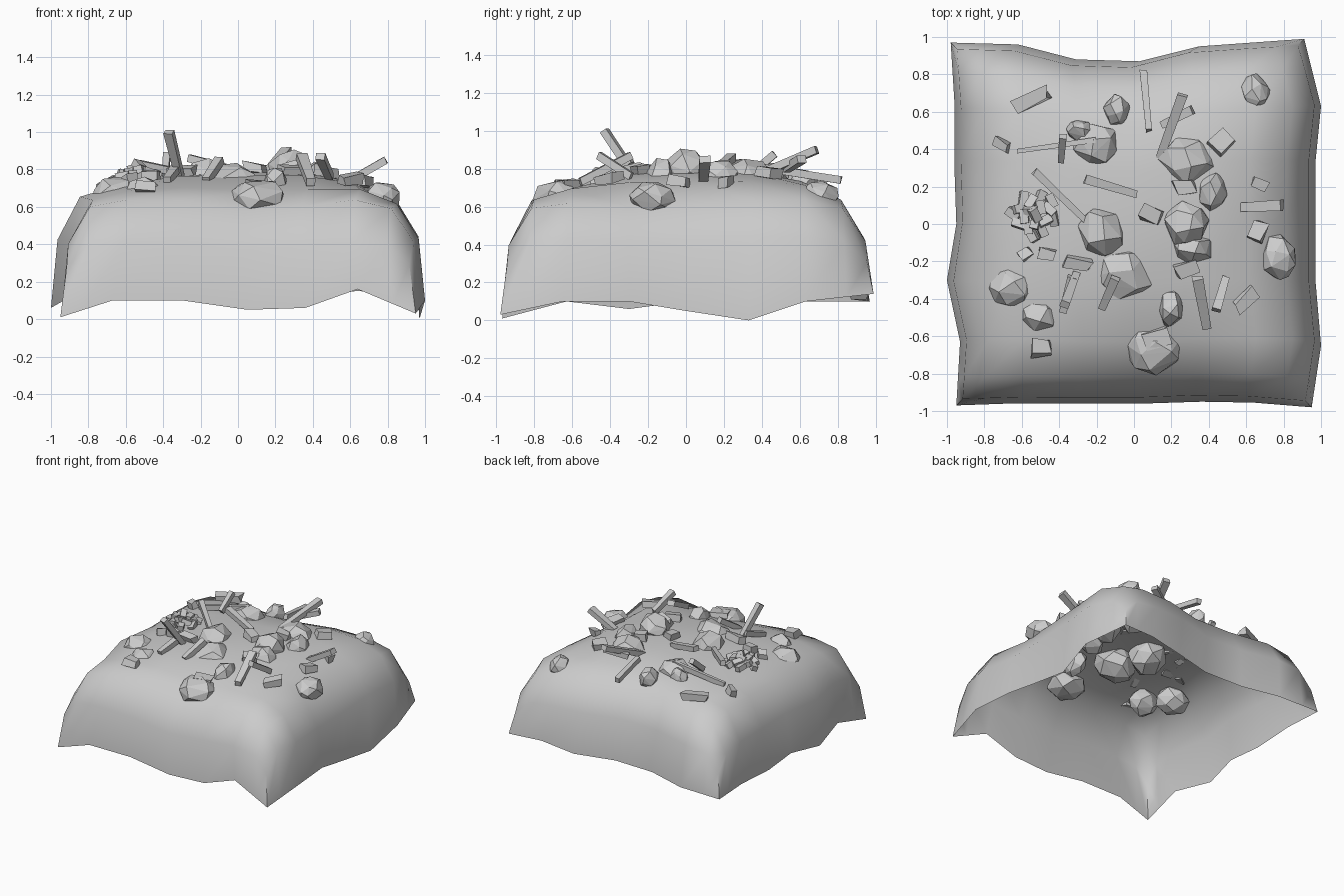
import bpy, bmesh, math, random
from mathutils import Vector, Matrix, Euler

if "Cube" in bpy.data.objects:
    bpy.data.objects.remove(bpy.data.objects["Cube"])

random.seed(4)


def finish(name, bm, smooth=False):
    bmesh.ops.recalc_face_normals(bm, faces=bm.faces)
    me = bpy.data.meshes.new(name)
    for f in bm.faces:
        f.smooth = smooth
    bm.to_mesh(me)
    bm.free()
    ob = bpy.data.objects.new(name, me)
    bpy.context.collection.objects.link(ob)
    return ob


# ---- ground mound: domed sheet with an uneven hanging skirt ----
S = [-.95, -.83, -.63, -.31, .02, .34, .63, .83, .95]      # grid lines
DROP = [.36, .13, .07, .015, 0, 0, .05, .14, .34]          # fall-off per line


def side(pts):
    """Seven rim points, with an extra one next to each corner."""
    p = [Vector(q) for q in pts]
    return [p[0], p[0].lerp(p[1], .4)] + p[1:6] + [p[6].lerp(p[5], .4), p[6]]


front = side([(-.95, -.97, .01), (-.67, -.96, .1), (-.3, -.96, .1), (.05, -.96, .05),
              (.36, -.95, .06), (.64, -.955, .16), (.95, -.98, .03)])
back = side([(-.98, .97, .1), (-.62, .96, .1), (-.31, .88, .11), (.03, .87, .11),
             (.35, .95, .11), (.63, .97, .15), (.91, .99, .14)])
left = side([(-.95, -.97, .01), (-.93, -.63, .1), (-1, -.3, .06), (-.95, 0, .1),
             (-.96, .3, .08), (-.96, .65, .1), (-.98, .97, .1)])
right = side([(.95, -.98, .03), (1, -.65, .1), (.97, -.3, .1), (.97, 0, .05),
              (.97, .33, 0), (1, .63, .1), (.91, .99, .14)])


def height(x, y):
    def drop(t):
        for k in range(8):
            if t <= S[k + 1] or k == 7:
                f = (t - S[k]) / (S[k + 1] - S[k])
                return DROP[k] + f * (DROP[k + 1] - DROP[k])
    dip = .085 * math.exp(-(((x - .1) / .35) ** 2 + ((y + .83) / .2) ** 2))
    dip += .05 * math.exp(-(((x - .85) / .14) ** 2 + ((y + .2) / .35) ** 2))
    return .785 - math.hypot(drop(x), drop(y)) - dip


bm = bmesh.new()
grid = {}
for i in range(9):
    for j in range(9):
        u, v = (S[i] / .985 + 1) / 2, (S[j] / .985 + 1) / 2
        x = left[j].x + u * (right[j].x - left[j].x)
        y = front[i].y + v * (back[i].y - front[i].y)
        grid[i, j] = bm.verts.new((x, y, height(S[i], S[j])))
for i in range(8):
    for j in range(8):
        bm.faces.new([grid[i, j], grid[i + 1, j], grid[i + 1, j + 1], grid[i, j + 1]])
rim = front[:-1] + right[:-1] + back[:0:-1] + left[:0:-1]
loop = ([(i, 0) for i in range(8)] + [(8, j) for j in range(8)] +
        [(i, 8) for i in range(8, 0, -1)] + [(0, j) for j in range(8, 0, -1)])
low = [bm.verts.new(p) for p in rim]
for k in range(32):
    n = (k + 1) % 32
    bm.faces.new([low[k], low[n], grid[loop[n]], grid[loop[k]]])
for k in range(0, 32, 8):                                  # creased corners
    bm.edges.get((low[k], grid[loop[k]])).smooth = False
finish("ground_mound", bm, smooth=True)


# ---- half buried boulders: hulls of points scattered on ellipsoids ----
def boulder(name, loc, size, n=22):
    bm = bmesh.new()
    spin = random.uniform(0, 6)
    for k in range(n):
        z = 1 - 2 * (k + .5) / n
        a = k * 2.4 + spin + random.uniform(-.3, .3)
        r = math.sqrt(1 - z * z)
        d = Vector((r * math.cos(a), r * math.sin(a), z)) * random.uniform(.92, 1.08)
        bm.verts.new(Vector(loc) + Vector(a * b for a, b in zip(d, size)))
    bmesh.ops.convex_hull(bm, input=bm.verts)
    loose = [v for v in bm.verts if not v.link_faces]
    bmesh.ops.delete(bm, geom=loose, context='VERTS')
    finish(name, bm)


BOULDERS = [(.10, -.67, .65, .15, .14, .1), (.77, -.18, .65, .1, .13, .09),
            (.65, .7, .65, .08, .11, .09), (-.05, -.27, .7, .17, .15, .14),
            (-.17, -.04, .72, .14, .15, .14), (-.66, -.34, .65, .13, .12, .11),
            (-.5, -.49, .65, .12, .1, .11), (.28, .34, .73, .15, .14, .13),
            (-.2, .42, .72, .13, .12, .11), (.28, .0, .79, .12, .12, .12),
            (.31, -.13, .73, .12, .09, .13), (.42, .17, .74, .08, .11, .11),
            (-.09, .61, .72, .07, .09, .09), (.2, -.45, .71, .07, .11, .11),
            (-.29, .5, .73, .08, .06, .08)]
for k, b in enumerate(BOULDERS):
    boulder(f"boulder_{k + 1}", b[:3], b[3:])


# ---- broken blocks ----
def block(name, loc, size, rot, jitter=.0):
    bm = bmesh.new()
    bmesh.ops.create_cube(bm, size=1)
    for v in bm.verts:
        v.co += Vector(random.uniform(-jitter, jitter) for _ in range(3))
    m = Matrix.Translation(loc) @ rot.to_matrix().to_4x4() @ Matrix.Diagonal((*size, 1))
    bm.transform(m)
    finish(name, bm)


# x, y, length, width, heading in degrees
CHIPS = [(-.55, .67, .19, .07, 25), (.47, .44, .11, .09, 50), (-.71, .43, .1, .05, -35),
         (.67, .21, .08, .05, -20), (.09, .05, .11, .08, -20), (.6, -.41, .13, .07, 45),
         (.27, .2, .1, .07, 10), (.28, -.24, .1, .07, 20), (-.3, -.21, .14, .05, -10),
         (-.5, -.66, .1, .08, 5), (-.58, -.16, .06, .06, 40), (-.47, -.16, .08, .06, -10),
         (.12, -.61, .12, .09, 20), (.66, -.04, .1, .08, 60)]
for k, (x, y, l, w, a) in enumerate(CHIPS):
    rot = Euler((random.uniform(-.3, .3), random.uniform(-.3, .3), math.radians(a)))
    block(f"chip_{k + 1}", (x, y, height(x, y) + .02), (l, w, .055), rot, .15)

# ---- brick pile ----
for k in range(18):
    a, r = k * 2.4, .12 * math.sqrt(k / 18)
    x, y = -.53 + r * math.cos(a), .05 + r * math.sin(a)
    rot = Euler([random.uniform(-.5, .5) for _ in range(2)] + [random.uniform(0, 3)])
    block(f"brick_{k + 1}", (x, y, .82 - .6 * r), (.075, .045, .04), rot)


# ---- splintered planks: bars between two points, slightly tapered ----
def plank(name, a, b, w, t=.04):
    a, b = Vector(a), Vector(b)
    bm = bmesh.new()
    bmesh.ops.create_cube(bm, size=1)
    for v in bm.verts:
        v.co.x *= w * (1 if v.co.y > 0 else .8)
        v.co.y *= (b - a).length * random.uniform(.96, 1.04)
        v.co.z *= t
    q = (b - a).to_track_quat('Y', 'Z')
    bm.transform(Matrix.Translation((a + b) / 2) @ q.to_matrix().to_4x4())
    finish(name, bm)


PLANKS = [(.08, .5, .79, .05, .82, .74, .04), (-.62, .39, .72, -.2, .45, .81, .03),
          (-.25, .01, .77, -.53, .28, .83, .04), (-.31, -.27, .76, -.37, -.43, 1.0, .05),
          (.58, .09, .73, .79, .1, .85, .06), (.14, .36, .76, .26, .69, .9, .055),
          (.15, .53, .8, .31, .61, .85, .05), (.01, .16, .79, -.26, .24, .86, .05),
          (-.17, -.45, .74, -.1, -.29, .85, .05), (.39, -.56, .73, .34, -.29, .87, .06),
          (.49, -.29, .76, .44, -.46, .87, .05), (-.38, -.47, .74, -.33, -.28, .81, .05),
          (-.39, .34, .77, -.38, .47, .88, .04)]
for k, p in enumerate(PLANKS):
    plank(f"plank_{k + 1}", p[:3], p[3:6], p[6])
